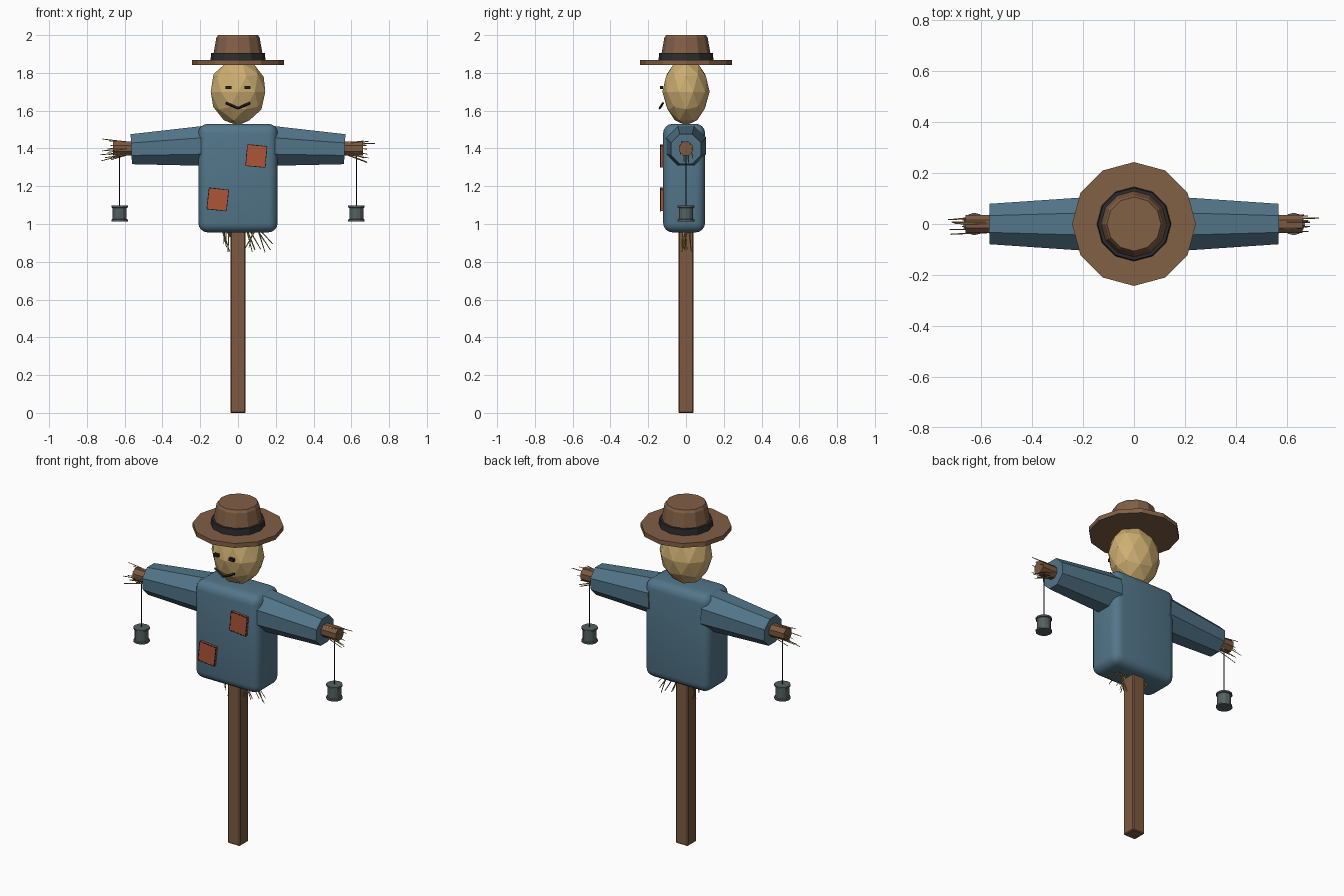
import bpy, bmesh, math, random
from mathutils import Vector, Matrix

if "Cube" in bpy.data.objects:
    bpy.data.objects.remove(bpy.data.objects["Cube"])

random.seed(4)

def mat(name, *rgb):
    m = bpy.data.materials.new(name)
    m.diffuse_color = (*rgb, 1)
    m.use_nodes = True
    m.node_tree.nodes["Principled BSDF"].inputs["Base Color"].default_value = m.diffuse_color
    return m

WOOD = mat("wood", .20, .10, .05)
FELT = mat("felt", .22, .115, .06)
BAND = mat("band", .025, .025, .025)
CLOTH = mat("cloth", .085, .18, .25)
BURLAP = mat("burlap", .62, .43, .17)
PATCH = mat("patch", .42, .09, .04)
STRAW = mat("straw", .45, .30, .10)
TIN = mat("tin", .09, .12, .12)
DARK = mat("dark", .015, .015, .015)

def finish(bm, name, material):
    bmesh.ops.recalc_face_normals(bm, faces=bm.faces)
    me = bpy.data.meshes.new(name)
    bm.to_mesh(me)
    bm.free()
    me.materials.append(material)
    ob = bpy.data.objects.new(name, me)
    bpy.context.collection.objects.link(ob)
    return ob

def add_rod(bm, a, b, r1, r2, sides, turn=0.0):
    """Capped, tapered prism from a to b."""
    a, b = Vector(a), Vector(b)
    d = b - a
    m = Matrix.Translation((a + b) / 2) @ d.to_track_quat('Z', 'Y').to_matrix().to_4x4() @ Matrix.Rotation(turn, 4, 'Z')
    bmesh.ops.create_cone(bm, cap_ends=True, segments=sides, radius1=r1, radius2=r2, depth=d.length, matrix=m)

def rod(name, a, b, r1, r2, sides, material, turn=0.0):
    bm = bmesh.new()
    add_rod(bm, a, b, r1, r2, sides, turn)
    return finish(bm, name, material)

def add_box(bm, centre, size, rot=Matrix()):
    bmesh.ops.create_cube(bm, size=1, matrix=Matrix.Translation(centre) @ rot @ Matrix.Diagonal((*size, 1)))

def box(name, centre, size, material, bevel=0, segments=1):
    bm = bmesh.new()
    add_box(bm, centre, size)
    if bevel:
        bmesh.ops.bevel(bm, geom=bm.edges[:], offset=bevel, segments=segments, profile=.5, affect='EDGES')
    return finish(bm, name, material)

def lathe(name, profile, sides, material, x=0):
    """Closed solid turned around a vertical axis from (radius, z) pairs."""
    bm = bmesh.new()
    rings = [[bm.verts.new((x + r * math.cos(2 * math.pi * i / sides), r * math.sin(2 * math.pi * i / sides), z))
              for i in range(sides)] for r, z in profile]
    for lo, hi in zip(rings, rings[1:]):
        for i in range(sides):
            j = (i + 1) % sides
            bm.faces.new((lo[i], lo[j], hi[j], hi[i]))
    bm.faces.new(rings[0][::-1])
    bm.faces.new(rings[-1])
    return finish(bm, name, material)

# Post and rounded shirt
box("post", (0, 0, .65), (.08, .08, 1.3), WOOD, .005)
torso = box("shirt_body", (0, -.01, 1.243), (.42, .222, .575), CLOTH, .05, 4)
bpy.context.view_layer.objects.active = torso
torso.select_set(True)
bpy.ops.object.shade_smooth_by_angle(angle=math.radians(40))

# Burlap head, narrowing to the chin
bm = bmesh.new()
bmesh.ops.create_icosphere(bm, subdivisions=2, radius=1)
for v in bm.verts:
    taper = 1 + .08 * min(v.co.z, 0)
    v.co = Vector((v.co.x * .152 * taper, v.co.y * .125 * taper, 1.70 + v.co.z * .178))
finish(bm, "head", BURLAP)

# Face
for s, side in ((-1, "left"), (1, "right")):
    box(f"eye_{side}", (s * .05, -.129, 1.723), (.03, .016, .017), DARK)
bm = bmesh.new()
for s in (-1, 1):
    add_rod(bm, (s * .064, -.122, 1.64), (0, -.139, 1.613), .007, .007, 4)
finish(bm, "mouth", DARK)

# Hat
lathe("hat_brim", [(.243, 1.842), (.243, 1.868)], 12, FELT)
lathe("hat_crown", [(.136, 1.865), (.115, 1.985), (.106, 2.0)], 12, FELT)
lathe("hat_band", [(.146, 1.866), (.142, 1.904)], 12, BAND)

# Arms: sleeve, stick end, straw, hanging tin
for s, side in ((-1, "left"), (1, "right")):
    rod(f"sleeve_{side}", (s * .17, 0, 1.414), (s * .565, 0, 1.396), .115, .086, 8, CLOTH, math.pi / 8)
    rod(f"arm_stick_{side}", (s * .50, 0, 1.40), (s * .662, 0, 1.40), .039, .039, 8, WOOD, math.pi / 8)
    bm = bmesh.new()
    for i in range(11):
        a = 2 * math.pi * i / 11 + random.uniform(-.3, .3)
        spread = random.uniform(.03, .075)
        start = (s * .57, .032 * math.cos(a), 1.40 + .032 * math.sin(a))
        end = (s * random.uniform(.66, .735), .6 * spread * math.cos(a), 1.385 + spread * math.sin(a))
        add_rod(bm, start, end, .004, .002, 4)
    finish(bm, f"hand_straw_{side}", STRAW)
    x = s * .627
    rod(f"string_{side}", (x, 0, 1.09), (x, 0, 1.38), .0028, .0028, 6, DARK)
    lathe(f"tin_{side}", [(.044, 1.014), (.044, 1.023), (.038, 1.026), (.038, 1.085),
                          (.044, 1.088), (.044, 1.097)], 12, TIN, x)

# Straw poking out below the shirt
bm = bmesh.new()
for i in range(18):
    x = (-1 if i % 2 else 1) * random.uniform(.04, .11)
    add_rod(bm, (x, random.uniform(-.02, .02), .98),
            (x + random.uniform(-.07, .08), random.uniform(-.03, .03), random.uniform(.85, .90)), .004, .002, 4)
finish(bm, "hem_straw", STRAW)

# Patches with dashed stitching
for name, x, z, tilt in (("chest_patch", .097, 1.36, 5), ("belly_patch", -.107, 1.13, 6)):
    rot = Matrix.Rotation(math.radians(tilt), 4, 'Y')
    bm = bmesh.new()
    add_box(bm, (x, -.127, z), (.106, .018, .114), rot)
    finish(bm, name, PATCH)
    bm = bmesh.new()
    for k in range(4):
        turn = rot @ Matrix.Rotation(k * math.pi / 2, 4, 'Y')
        for i in range(5):
            p = turn @ Vector(((i - 2) * .022, 0, .056 if k % 2 == 0 else .052))
            add_box(bm, p + Vector((x, -.1345, z)), (.013, .006, .004), turn)
    finish(bm, name + "_stitches", DARK)
